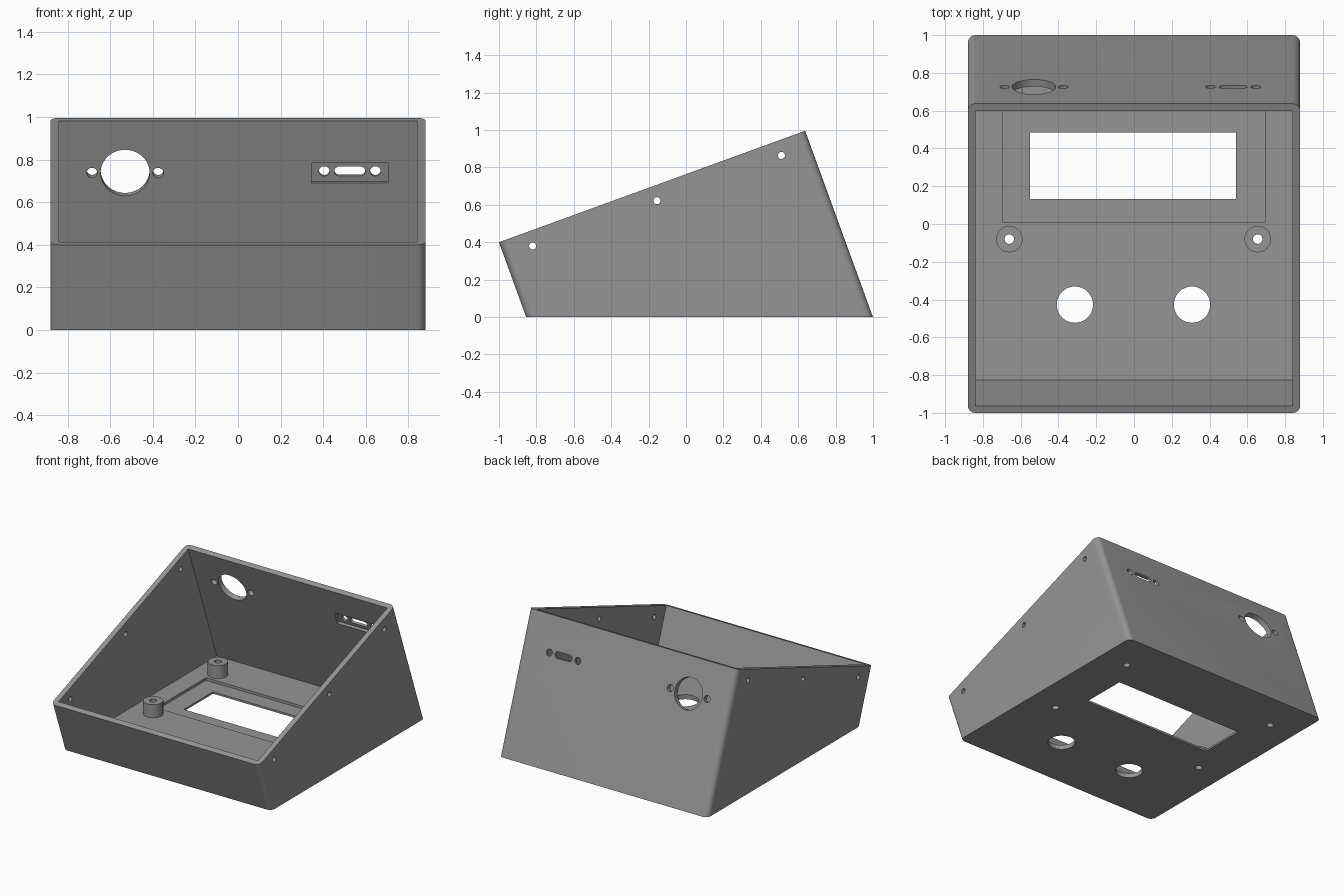
import bpy, bmesh, math
from mathutils import Matrix, Vector

if "Cube" in bpy.data.objects:
    bpy.data.objects.remove(bpy.data.objects["Cube"])

TILT = math.radians(20)
RIM_FRONT = Vector((0, -1.0, 0.4))           # front edge of the tilted rim
ALONG = Vector((0, math.cos(TILT), math.sin(TILT)))
NORMAL = Vector((0, -math.sin(TILT), math.cos(TILT)))
WIDTH, LENGTH, WALL, FLOOR = 1.76, 1.742, 0.04, 0.035

grey = bpy.data.materials.new("grey plastic")
grey.diffuse_color = (0.3, 0.3, 0.3, 1)
grey.use_nodes = True
grey.node_tree.nodes["Principled BSDF"].inputs["Base Color"].default_value = grey.diffuse_color


def rounded_rect(w, h, r, seg=8):
    if r <= 0:
        return [(w/2, h/2), (-w/2, h/2), (-w/2, -h/2), (w/2, -h/2)]
    pts = []
    for i, (sx, sy) in enumerate([(1, 1), (-1, 1), (-1, -1), (1, -1)]):
        for k in range(seg + 1):
            a = math.pi/2 * (i + k/seg)
            pts.append((sx*(w/2 - r) + r*math.cos(a), sy*(h/2 - r) + r*math.sin(a)))
    return pts


def circle(r, n=40):
    return [(r*math.cos(2*math.pi*i/n), r*math.sin(2*math.pi*i/n)) for i in range(n)]


def loft(name, low, high):
    """Closed solid between two matching loops of points."""
    bm = bmesh.new()
    a = [bm.verts.new(p) for p in low]
    b = [bm.verts.new(p) for p in high]
    n = len(a)
    bm.faces.new(a[::-1])
    bm.faces.new(b)
    for i in range(n):
        bm.faces.new((a[i], a[(i+1) % n], b[(i+1) % n], b[i]))
    bmesh.ops.recalc_face_normals(bm, faces=bm.faces[:])
    me = bpy.data.meshes.new(name)
    bm.to_mesh(me)
    bm.free()
    me.materials.append(grey)
    ob = bpy.data.objects.new(name, me)
    bpy.context.collection.objects.link(ob)
    return ob


def prism(name, outline, depth, centre, rot=Matrix()):
    m = Matrix.Translation(centre) @ rot
    return loft(name, [m @ Vector((x, y, -depth/2)) for x, y in outline],
                [m @ Vector((x, y, depth/2)) for x, y in outline])


def tilted_box(name, outline, rise, base_z):
    """Solid square to the tilted rim, ending on a level base."""
    top = [RIM_FRONT + Vector((x, 0, 0)) + ALONG*(y + LENGTH/2) for x, y in outline]
    low = [p - NORMAL*((p.z - base_z)/NORMAL.z) for p in top]
    return loft(name, low, [p + NORMAL*rise for p in top])


def activate(ob):
    bpy.ops.object.select_all(action='DESELECT')
    ob.select_set(True)
    bpy.context.view_layer.objects.active = ob


def cut(ob, cutter):
    activate(ob)
    mod = ob.modifiers.new("cut", 'BOOLEAN')
    mod.operation = 'DIFFERENCE'
    mod.solver = 'EXACT'
    mod.object = cutter
    bpy.ops.object.modifier_apply(modifier=mod.name)
    bpy.data.objects.remove(cutter)


# Case: rounded outer shell, hollowed to a thin floor and walls
case = tilted_box("case", rounded_rect(WIDTH, LENGTH, 0.04), 0, 0)
cut(case, tilted_box("cavity", rounded_rect(WIDTH - 2*WALL, LENGTH - 2*WALL, 0), 0.1, FLOOR))

# Floor: display recess, display window, two knob holes
cut(case, prism("recess", rounded_rect(1.395, 0.60, 0), 0.1, (0, 0.31, 0.065)))
cut(case, prism("window", rounded_rect(1.09, 0.352, 0), 0.2, (-0.005, 0.308, 0)))
for x in (-0.313, 0.307):
    cut(case, prism("knob_hole", circle(0.096), 0.2, (x, -0.427, 0)))

# Side walls: lid screw holes parallel to the rim
across = Matrix.Rotation(math.pi/2, 4, 'Y')
for y, z in ((-0.82, 0.38), (-0.155, 0.622), (0.51, 0.864)):
    cut(case, prism("lid_screw_hole", circle(0.019, 24), 2.2, (0, y, z), across))

# Back wall: round socket, slotted socket and their screw holes
through = Matrix.Rotation(TILT - math.pi/2, 4, 'X')
mid = Vector((0, 0.708, 0.745))
for x, outline in ((-0.53, circle(0.115, 48)),
                   (-0.685, circle(0.025, 24)), (-0.375, circle(0.025, 24)),
                   (0.525, rounded_rect(0.145, 0.046, 0.022)),
                   (0.405, circle(0.025, 24)), (0.645, circle(0.025, 24))):
    cut(case, prism("socket_hole", outline, 0.2, mid + Vector((x, 0, 0)), through))
cut(case, prism("socket_pocket", rounded_rect(0.36, 0.10, 0), 0.06,
                mid + Vector((0.525, 0, 0)) - ALONG*0.03, through))

# Standoffs: four drilled posts around the display
parts = [case]
for x in (-0.66, 0.655):
    for y in (-0.08, 0.70):
        cut(case, prism("drill", circle(0.025, 24), 0.4, (x, y, 0)))
        post = prism("standoff", circle(0.07), 0.105, (x, y, 0.0825))
        cut(post, prism("drill", circle(0.025, 24), 0.4, (x, y, 0.08)))
        parts.append(post)

for ob in parts:
    activate(ob)
    bpy.ops.object.shade_smooth_by_angle(angle=math.radians(30))
